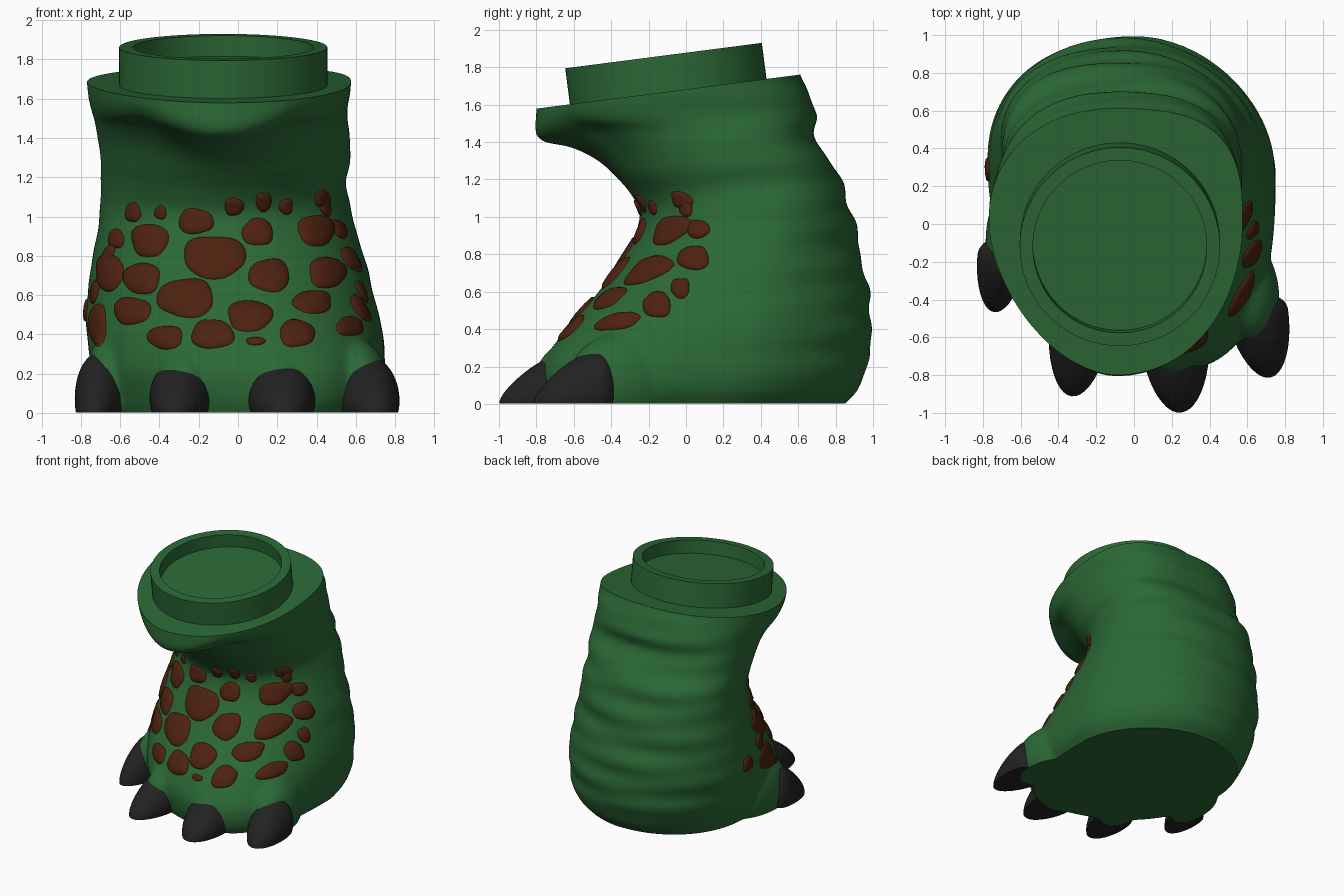
import bpy, bmesh, math, random
from mathutils import Vector, Matrix
from mathutils.bvhtree import BVHTree

if "Cube" in bpy.data.objects:
    bpy.data.objects.remove(bpy.data.objects["Cube"])

random.seed(4)


def material(name, rgb):
    m = bpy.data.materials.new(name)
    m.diffuse_color = (*rgb, 1)
    m.use_nodes = True
    m.node_tree.nodes["Principled BSDF"].inputs["Base Color"].default_value = m.diffuse_color
    return m


GREEN = material("green skin", (0.024, 0.14, 0.036))
BROWN = material("brown scale", (0.075, 0.016, 0.005))
BLACK = material("claw", (0.016, 0.016, 0.017))


def add_object(name, bm, mat):
    me = bpy.data.meshes.new(name)
    bm.to_mesh(me)
    bm.free()
    ob = bpy.data.objects.new(name, me)
    bpy.context.collection.objects.link(ob)
    me.materials.append(mat)
    return ob


def smooth(ob, angle=35):
    bpy.ops.object.select_all(action='DESELECT')
    ob.select_set(True)
    bpy.context.view_layer.objects.active = ob
    bpy.ops.object.shade_smooth_by_angle(angle=math.radians(angle))


def slice_flat(bm, co, no):
    """Cut away everything beyond a plane and close the opening."""
    cut = bmesh.ops.bisect_plane(bm, geom=bm.verts[:] + bm.edges[:] + bm.faces[:],
                                 plane_co=co, plane_no=no, clear_outer=True)
    edges = [e for e in cut["geom_cut"] if isinstance(e, bmesh.types.BMEdge)]
    bmesh.ops.contextual_create(bm, geom=edges)


def power(v, p):
    return math.copysign(abs(v) ** p, v)


def ramp(z, *keys):
    """Piecewise linear value through (z, value) keys."""
    for (z0, a), (z1, b) in zip(keys, keys[1:]):
        if z < z1:
            return a + (b - a) * max(0, (z - z0) / (z1 - z0))
    return keys[-1][1]


# Leg cross-sections: front z, back z, front y, back y, left x, right x
ROWS = [
    (-.06, -.06, -.68, .80, -.62, .64), (.0, .0, -.70, .85, -.67, .68),
    (.08, .08, -.73, .92, -.70, .73), (.22, .20, -.73, .97, -.74, .75),
    (.38, .40, -.64, .99, -.77, .74), (.55, .58, -.50, .98, -.77, .70),
    (.70, .76, -.39, .94, -.75, .66), (.85, .94, -.29, .91, -.72, .61),
    (1.0, 1.1, -.24, .86, -.70, .57), (1.1, 1.22, -.28, .82, -.70, .55),
    (1.2, 1.32, -.36, .75, -.70, .57), (1.3, 1.45, -.47, .685, -.71, .57),
    (1.37, 1.55, -.61, .69, -.73, .56), (1.42, 1.64, -.79, .67, -.75, .56),
    (1.58, 1.76, -.80, .61, -.77, .575), (1.74, 1.88, -.80, .58, -.77, .575)]


def row_at(t):
    i = min(int(t), len(ROWS) - 2)
    f = t - i
    p = [ROWS[max(0, min(len(ROWS) - 1, i + k))] for k in (-1, 0, 1, 2)]
    return [b + .5 * f * (c - a + f * (2*a - 5*b + 4*c - d + f * (3*(b - c) + d - a)))
            for a, b, c, d in zip(*p)]


def roundness(z, right, back):
    """Superellipse exponent of one quarter of the section."""
    if back and right:
        return ramp(z, (0, 1.85), (.8, 1.85), (1.45, 2.9))
    if back:
        return ramp(z, (0, 2.1), (.6, 2.15), (1.1, 2.5), (1.35, 2.4), (1.6, 2.1))
    if right:
        return ramp(z, (.2, 2.5), (.7, 2.2), (1.3, 2.1))
    return ramp(z, (.2, 2.5), (.7, 2.25), (1.3, 1.75))


def section(t, n=96):
    zf, zb, front, back, left, right = row_at(t)
    cx, cy = (left + right) / 2, front + .58 * (back - front)
    ring = []
    for i in range(n):
        a = math.tau * i / n
        c, s = math.cos(a), math.sin(a)
        e = 2 / roundness(zf, c > 0, s > 0)
        u, v = power(c, e), power(s, e)
        x = cx + u * (right - left) / 2
        y = cy + v * (back - cy if v > 0 else cy - front)
        z = zf + (zb - zf) * (y - front) / (back - front)
        # the overhanging lip thins out towards its sides
        if v < 0:
            lip = min(1, max(0, 1 - abs(zf - 1.42) / .2))
            z += .12 * lip * min(1, (u / .6) ** 2) * -v
            # the toe line slants: the right toes sit further forward
            y -= .3 * max(0, 1 - zf / .9) * (x - cx) * -v
        # soft skin folds round the back
        w = max(0, .25 + .75 * s) * min(1, max(0, z / .3)) * min(1, max(0, (1.78 - z) / .2))
        fold = .007 * w * (math.sin(z * 34 + 2.2 * c) + .9 * math.sin(z * 21 - 3 * c + 1))
        ring.append((x + c * fold, y + s * fold, z))
    return ring


# Claws: centre x, centre y, direction x, length, half width, height
CLAWS = [(-.70, -.18, -.14, .29, .13, .30), (-.29, -.58, -.12, .335, .16, .255),
         (.22, -.66, .08, .34, .178, .265), (.655, -.48, .20, .34, .163, .28)]


def toe_frame(x, y, dx):
    d = Vector((dx, -1, 0)).normalized()
    return Vector((x, y, 0)), d, Vector((-d.y, d.x, 0))


# Leg: lofted body plus toe knuckles, fused by remeshing
bm = bmesh.new()
steps = (len(ROWS) - 1) * 6
rings = [[bm.verts.new(p) for p in section(k / 6)] for k in range(steps + 1)]
for lo, hi in zip(rings, rings[1:]):
    for i in range(len(lo)):
        bm.faces.new((lo[i - 1], lo[i], hi[i], hi[i - 1]))
bm.faces.new(rings[0][::-1])
bm.faces.new(rings[-1])
bmesh.ops.recalc_face_normals(bm, faces=bm.faces[:])
for x, y, dx, length, w, h in CLAWS:
    o, d, side = toe_frame(x * .94, y, dx)
    m = Matrix((side, -d, Vector((0, 0, 1)))).transposed().to_4x4()
    m = (Matrix.Translation(o - d * .15 + Vector((0, 0, .13))) @ m
         @ Matrix.Diagonal((w + .015, .30, h - .03, 1)))
    bmesh.ops.create_uvsphere(bm, u_segments=32, v_segments=20, radius=1, matrix=m)
leg = add_object("leg", bm, GREEN)
mod = leg.modifiers.new("fuse", 'REMESH')
mod.mode, mod.voxel_size = 'VOXEL', .02
mod = leg.modifiers.new("soften", 'SMOOTH')
mod.factor, mod.iterations = .5, 6
fused = leg.evaluated_get(bpy.context.evaluated_depsgraph_get()).to_mesh()
bm = bmesh.new()
bm.from_mesh(fused)
leg.to_mesh_clear()
leg.modifiers.clear()
AXIS = Vector((0, -.128, .992)).normalized()
slice_flat(bm, (0, 0, .001), (0, 0, -1))
slice_flat(bm, (0, -.79, 1.58), AXIS)
tree = BVHTree.FromBMesh(bm)
bm.to_mesh(leg.data)
bm.free()
smooth(leg, 45)

# Claws: tapered ellipsoids with a short root, cut flat at the ground
for k, (x, y, dx, length, w, h) in enumerate(CLAWS):
    o, d, side = toe_frame(x, y, dx)
    bm = bmesh.new()
    bmesh.ops.create_uvsphere(bm, u_segments=40, v_segments=28, radius=1)
    for v in bm.verts:
        t = max(0, -v.co.y)
        reach = length if v.co.y < 0 else .11
        z = .09 * (1 - t) + v.co.z * (h - .08) * (1 - .3 * t * t)
        v.co = o - d * v.co.y * reach + side * v.co.x * w * (1 - .1 * t) + Vector((0, 0, z))
    slice_flat(bm, (0, 0, .003), (0, 0, -1))
    smooth(add_object(f"claw_{k + 1}", bm, BLACK), 50)

# Top collar: a lathed cup on the tilted cut
bm = bmesh.new()
outline = [(.53, -.03), (.53, .196), (.46, .196), (.46, .09), (0, .09)]
vs = [bm.verts.new((r, 0, z)) for r, z in outline]
es = [bm.edges.new(p) for p in zip(vs, vs[1:])]
bmesh.ops.spin(bm, geom=vs + es, cent=(0, 0, 0), axis=(0, 0, 1), angle=math.tau, steps=96)
bmesh.ops.remove_doubles(bm, verts=bm.verts[:], dist=.0005)
bmesh.ops.recalc_face_normals(bm, faces=bm.faces[:])
tilt = AXIS.to_track_quat('Z', 'Y').to_matrix().to_4x4()
bm.transform(Matrix.Translation((-.075, -.095, 1.668)) @ tilt)
smooth(add_object("collar", bm, GREEN), 30)

# Scales: across, height, width, tall, as seen from the front / right / left
FRONT = [
    (-.535, 1.02, .08, .10), (-.395, 1.02, .06, .07), (-.215, .975, .18, .13),
    (-.02, 1.05, .10, .09), (.13, 1.075, .08, .10), (.245, 1.05, .07, .08),
    (.43, 1.09, .08, .09), (-.62, .885, .08, .10), (-.45, .88, .19, .17),
    (-.12, .795, .32, .22), (.10, .92, .16, .14), (.40, .93, .19, .16),
    (-.655, .715, .14, .19), (-.49, .685, .19, .16), (-.265, .585, .29, .20),
    (.16, .70, .21, .17), (.455, .715, .19, .16), (-.715, .45, .09, .22),
    (-.54, .52, .19, .14), (.06, .495, .23, .16), (.38, .565, .20, .12),
    (-.37, .385, .18, .12), (-.13, .40, .22, .15), (.09, .365, .10, .04),
    (.30, .405, .18, .14), (.57, .44, .14, .10)]
RIGHT = [(.0, 1.045, .07, .09), (.065, .935, .12, .10), (.04, .78, .17, .13),
         (-.03, .62, .10, .11), (-.155, .53, .15, .14)]
LEFT = [(.29, .52, .13, .12), (.08, .62, .12, .13), (.05, .80, .11, .12)]
VIEWS = [(FRONT, Vector((0, -3, 0)), Vector((1, 0, 0))),
         (RIGHT, Vector((3, 0, 0)), Vector((0, 1, 0))),
         (LEFT, Vector((-3, 0, 0)), Vector((0, 1, 0)))]
PROFILE = [(.4, .02), (.86, .014), (.97, .003), (1.03, -.012)]

bm = bmesh.new()
for spots, eye, across in VIEWS:
    for a0, z0, w, h in spots:
        ph1, ph2 = random.uniform(0, 6.3), random.uniform(0, 6.3)
        lift = min(1, .45 + 3 * min(w, h))

        def drape(a, z, off):
            p = across * a + Vector((0, 0, z))
            hit, nor, _, _ = tree.ray_cast(p + eye, -eye.normalized())
            if hit is None:
                hit, nor, _, _ = tree.find_nearest(p + eye * .03)
            return bm.verts.new(hit + nor * off * lift)

        last, middle = None, drape(a0, z0, .02)
        for r, off in PROFILE:
            ring = []
            for i in range(28):
                t = math.tau * i / 28
                q = r * (1 + .055 * math.cos(3 * t + ph1) + .02 * math.cos(5 * t + ph2)) / 2
                ring.append(drape(a0 + q * w * power(math.cos(t), .88),
                                  z0 + q * h * power(math.sin(t), .88), off))
            for i in range(28):
                bm.faces.new((last[i - 1], ring[i - 1], ring[i], last[i]) if last
                             else (middle, ring[i - 1], ring[i]))
            last = ring
bm.normal_update()
for f in bm.faces:
    if f.normal.dot(tree.find_nearest(f.calc_center_median())[1]) < 0:
        f.normal_flip()
smooth(add_object("scales", bm, BROWN), 60)
